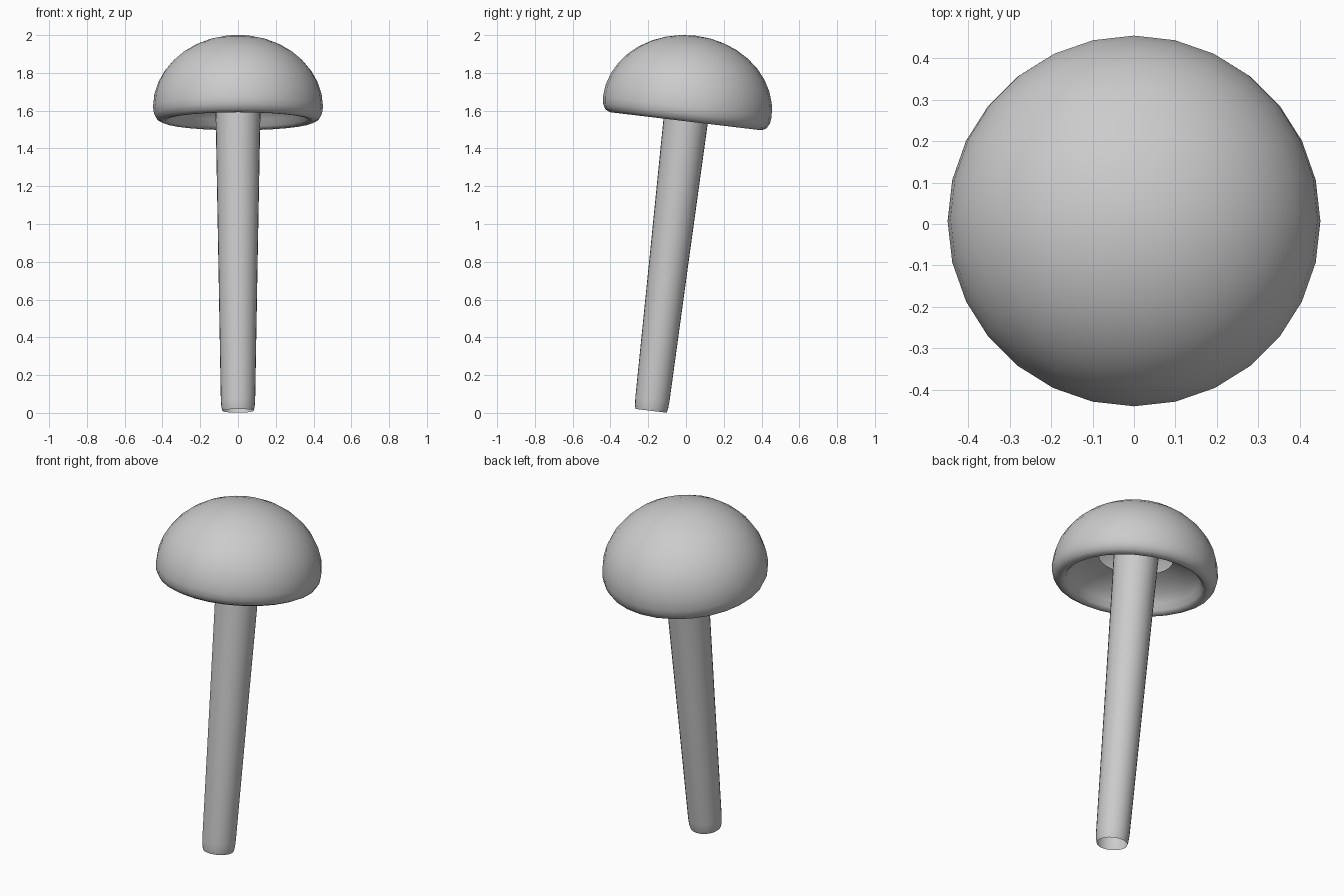
import bpy, bmesh, math

if "Cube" in bpy.data.objects:
    bpy.data.objects.remove(bpy.data.objects["Cube"])

SEGMENTS = 28
TILT = math.radians(-6.8)
BASE = (0, -0.185, 0.011)


def lathe(name, profile):
    """Revolve (radius, height) points about the tilted mushroom axis."""
    bm = bmesh.new()
    verts = [bm.verts.new((0, r, h)) for r, h in profile]
    edges = [bm.edges.new(pair) for pair in zip(verts, verts[1:])]
    bmesh.ops.spin(bm, geom=verts + edges, cent=(0, 0, 0), axis=(0, 0, 1),
                   angle=math.tau, steps=SEGMENTS)
    bmesh.ops.remove_doubles(bm, verts=bm.verts, dist=0.0005)
    bmesh.ops.recalc_face_normals(bm, faces=bm.faces)
    mesh = bpy.data.meshes.new(name)
    bm.to_mesh(mesh)
    bm.free()
    obj = bpy.data.objects.new(name, mesh)
    bpy.context.collection.objects.link(obj)
    obj.location = BASE
    obj.rotation_euler.x = TILT
    bpy.ops.object.select_all(action='DESELECT')
    obj.select_set(True)
    bpy.context.view_layer.objects.active = obj
    bpy.ops.object.shade_smooth_by_angle(angle=math.radians(50))
    return obj


# Cap: domed top, rolled lip, and a hollow underside with an opening for the stem
dome = [(0.45 * math.sin(a), 1.62 + 0.38 * math.cos(a))
        for a in (math.radians(90 * i / 9) for i in range(10))]
lip = [(0.445, 1.585), (0.43, 1.557), (0.405, 1.544), (0.385, 1.546),
       (0.37, 1.56), (0.355, 1.595)]
underside = [(0.32, 1.635), (0.26, 1.675), (0.20, 1.70)]
lathe("mushroom_cap", dome + lip + underside)

# Stem: open tube, wider toward the cap, slightly tucked in at the foot
lathe("mushroom_stem", [(0.083, 0.0), (0.088, 0.02), (0.091, 0.06),
                        (0.104, 0.8), (0.118, 1.55), (0.122, 1.72)])
